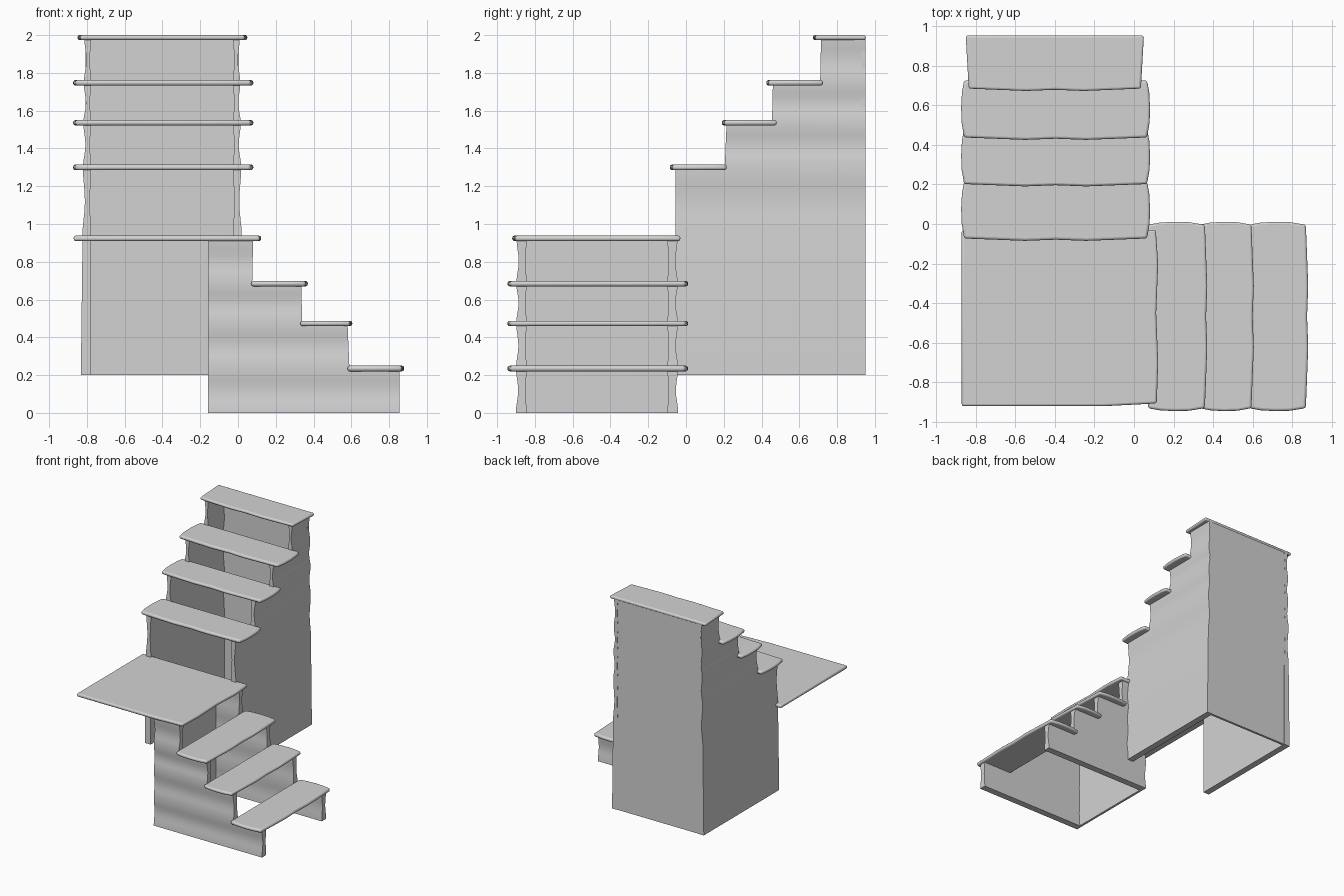
import bpy, bmesh, math
from mathutils import Vector

if "Cube" in bpy.data.objects:
    bpy.data.objects.remove(bpy.data.objects["Cube"])

gray = bpy.data.materials.new("plain_gray")
gray.diffuse_color = (0.65, 0.65, 0.65, 1)
gray.use_nodes = True
gray.node_tree.nodes["Principled BSDF"].inputs["Base Color"].default_value = gray.diffuse_color


def finish(name, bm, bevel=0.0):
    bmesh.ops.recalc_face_normals(bm, faces=bm.faces[:])
    me = bpy.data.meshes.new(name)
    bm.to_mesh(me)
    bm.free()
    ob = bpy.data.objects.new(name, me)
    bpy.context.collection.objects.link(ob)
    me.materials.append(gray)
    if bevel:
        m = ob.modifiers.new("rounding", 'BEVEL')
        m.width = bevel
        m.segments = 3
        m.limit_method = 'ANGLE'
        m.angle_limit = math.radians(50)
    bpy.ops.object.select_all(action='DESELECT')
    ob.select_set(True)
    bpy.context.view_layer.objects.active = ob
    bpy.ops.object.shade_smooth_by_angle(angle=math.radians(40))
    return ob


def prism(points, offset):
    bm = bmesh.new()
    face = bm.faces.new([bm.verts.new(p) for p in points])
    ext = bmesh.ops.extrude_face_region(bm, geom=[face])
    vs = [g for g in ext["geom"] if isinstance(g, bmesh.types.BMVert)]
    bmesh.ops.translate(bm, verts=vs, vec=offset)
    return bm


# Flight space: u runs up the stairs, v across them
def lower(u, v, z):
    return Vector((-u, v, z))


def upper(u, v, z):
    return Vector((v, u, z))


def tread(name, to, u0, u1, mid, half, z0, z1, back_flat=False):
    d = u1 - u0
    e = half - 0.015
    pts = [(u0 + .012, -e)]
    pts += [(u0 + .003 * (1 - math.cos(k * math.pi)), e * (k - 3) / 3) for k in range(1, 6)]
    pts += [(u0 + .012, e)]
    side = [(u0 + d * .3, half - .002), (u0 + d * .55, half), (u0 + d * .8, half - .004)]
    if back_flat:
        side = [(u0 + d * .5, half - .008)]
    pts += side + [(u1, half if back_flat else e), (u1, -half if back_flat else -e)]
    pts += [(u, -v) for u, v in reversed(side)]
    bm = prism([to(u, mid + v, z0) for u, v in pts], (0, 0, z1 - z0))
    finish(name, bm, (z1 - z0) * .42)


def swell(z, levels):
    # gentle flare of the side boards at every tread
    for a, b in zip(levels, levels[1:]):
        if a <= z <= b:
            return .006 * math.cos(2 * math.pi * (z - a) / (b - a))
    return .006


def stringers(name, to, profile, mid, inner, outer, taper, levels):
    zb, zt = min(p[1] for p in profile), max(p[1] for p in profile)
    for side, label in ((-1, "left"), (1, "right")):
        pts = [to(u, mid + side * inner, z) for u, z in profile]
        shift = to(0, side * (outer - inner), 0)
        bm = prism(pts, shift)
        out_dir = to(0, side, 0)
        centre = mid + side * (inner + outer) / 2
        for a, b in zip(levels, levels[1:]):
            for k in range(1, 8):
                z = a + (b - a) * k / 8
                bmesh.ops.bisect_plane(bm, geom=bm.verts[:] + bm.edges[:] + bm.faces[:],
                                       plane_co=(0, 0, z), plane_no=(0, 0, 1))
        axis = to(0, 1, 0)
        for v in bm.verts:
            s = swell(v.co.z, levels)
            if side * (v.co.dot(axis) - centre) > 0:
                s -= taper * (v.co.z - zb) / (zt - zb)
                v.co += out_dir * s
            else:
                v.co -= out_dir * s * .6
        finish(label + "_" + name, bm)


def back_panel(name, to, u, mid, half, z0, z1, t=.02):
    pts = [to(u, mid - half, z0), to(u, mid + half, z0),
           to(u, mid + half, z1), to(u, mid - half, z1)]
    finish(name, prism(pts, to(-t, 0, 0)))


# Lower flight, climbing towards -x
stringers("lower_side_board", lower,
          [(-.855, 0), (.16, 0), (.16, .915), (-.08, .915), (-.075, .68), (-.335, .68),
           (-.34, .47), (-.58, .47), (-.59, .235), (-.855, .235)],
          -.471, .376, .424, .004, [0, .235, .475, .685, .92])
for i, (u0, u1, z0, z1) in enumerate([(-.88, -.58, .22, .25), (-.605, -.33, .46, .487),
                                      (-.37, -.07, .67, .698)]):
    tread("lower_tread_%d" % (i + 1), lower, u0, u1, -.467, .478, z0, z1)
back_panel("lower_back_panel", lower, .16, -.471, .415, 0, .915)

# Landing between the flights
corners = [(-.87, -.92), (-.15, -.92), (.08, -.908), (.115, -.905), (.122, -.7), (.112, -.45),
           (.122, -.2), (.11, -.03), (-.87, -.03)]
finish("landing", prism([Vector((x, y, .91)) for x, y in corners], (0, 0, .028)), .011)

# Upper flight, climbing towards +y
stringers("upper_side_board", upper,
          [(-.06, .2), (.95, .2), (.95, 1.985), (.715, 1.985), (.71, 1.745), (.46, 1.745),
           (.455, 1.535), (.215, 1.535), (.205, 1.3), (-.055, 1.3)],
          -.402, .379, .424, .018, [.93, 1.3, 1.535, 1.745, 1.99])
for i, (u0, u1, z0, z1) in enumerate([(-.085, .215, 1.285, 1.315), (.19, .48, 1.522, 1.55),
                                      (.425, .725, 1.733, 1.762)]):
    tread("upper_tread_%d" % (i + 1), upper, u0, u1, -.396, .477, z0, z1)
tread("top_tread", upper, .672, .952, -.4, .45, 1.974, 2.0, True)
back_panel("upper_back_panel", upper, .948, -.402, .405, .2, 1.985)
